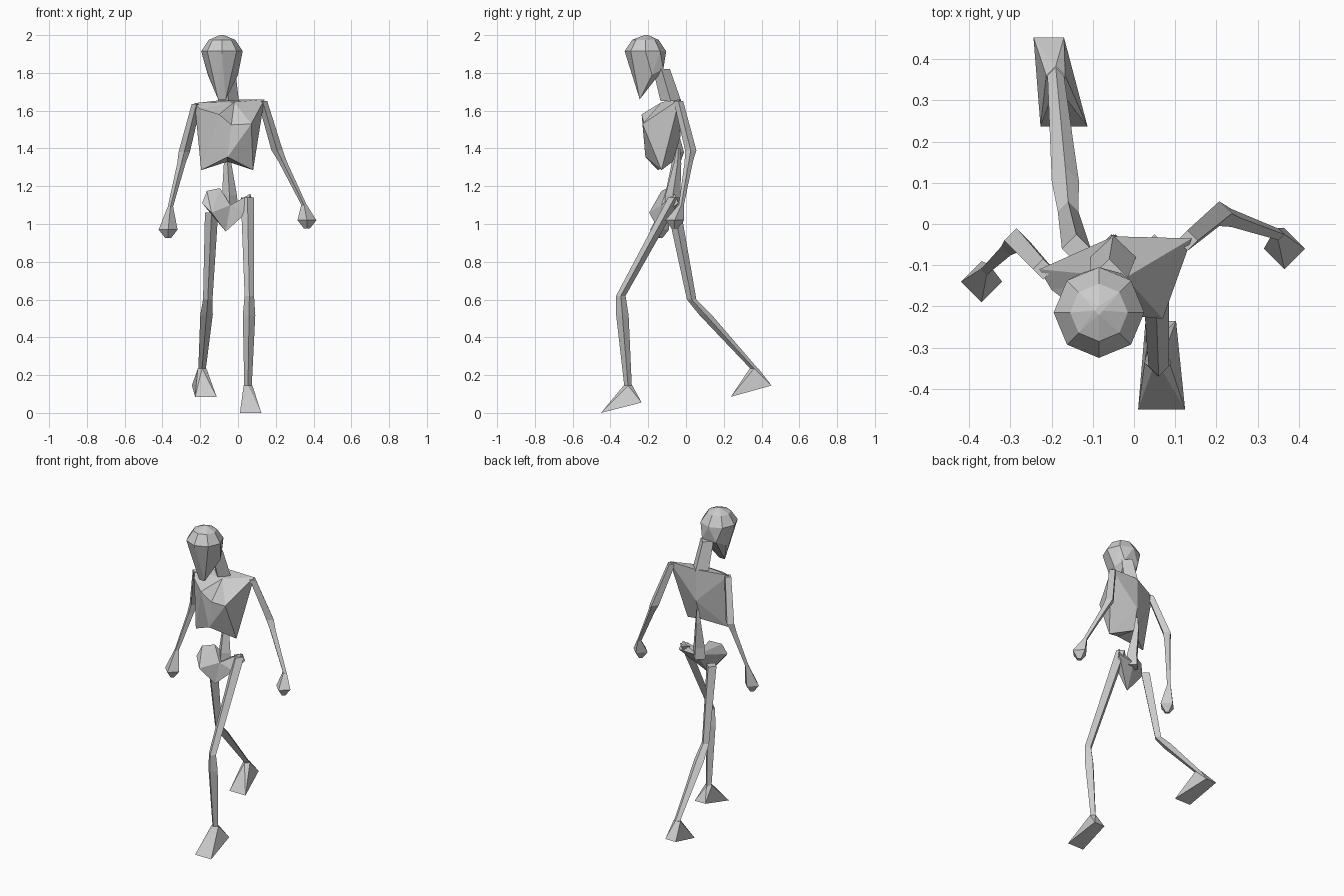
import bpy
import bmesh
from math import cos, sin, pi
from mathutils import Vector

cube = bpy.data.objects.get("Cube")
if cube:
    bpy.data.objects.remove(cube, do_unlink=True)

tone = (.6, .6, .6, 1)
grey = bpy.data.materials.new("plain grey")
grey.use_nodes = True
grey.diffuse_color = tone
grey.node_tree.nodes["Principled BSDF"].inputs["Base Color"].default_value = tone


def finish(name, bm):
    """Turn a bmesh into a flat shaded object."""
    bmesh.ops.recalc_face_normals(bm, faces=bm.faces[:])
    mesh = bpy.data.meshes.new(name)
    bm.to_mesh(mesh)
    bm.free()
    mesh.materials.append(grey)
    bpy.context.collection.objects.link(bpy.data.objects.new(name, mesh))


def ring(centre, radius, sides=4):
    """Corners of a level polygon around a centre."""
    turns = [2 * pi * i / sides for i in range(sides)]
    return [Vector(centre) + Vector((cos(t), sin(t), 0)) * radius for t in turns]


def pair(centre, half):
    """Two corners, left and right of a centre."""
    side = Vector((half, 0, 0))
    return [Vector(centre) - side, Vector(centre) + side]


def hull(name, points):
    """Faceted solid wrapped around a few corners."""
    bm = bmesh.new()
    verts = [bm.verts.new(p) for p in points]
    result = bmesh.ops.convex_hull(bm, input=verts)
    inside = [v for v in result["geom_interior"] if isinstance(v, bmesh.types.BMVert)]
    bmesh.ops.delete(bm, geom=inside, context="VERTS")
    finish(name, bm)


def bone(name, joints, widths):
    """Four sided rod that passes through the joints."""
    bm = bmesh.new()
    loops = [[bm.verts.new(p) for p in ring(joint, width)]
             for joint, width in zip(joints, widths)]
    for low, high in zip(loops, loops[1:]):
        for i in range(len(low)):
            bm.faces.new((low[i - 1], low[i], high[i], high[i - 1]))
    bm.faces.new(loops[0])
    bm.faces.new(loops[-1])
    finish(name, bm)


def arm(side, shoulder, elbow, wrist, palm):
    """Upper arm, tapering forearm and a closed hand."""
    forearm = Vector(elbow).lerp(Vector(wrist), .2)
    bone(side + "_arm", [shoulder, elbow, forearm, wrist], [.025, .03, .022, .014])
    fingertips = Vector(palm) - Vector((0, 0, .045))
    hull(side + "_hand", ring(wrist, .015) + ring(palm, .05) + ring(fingertips, .015))


def leg(side, hip, knee, ankle, toe, heel):
    """Thigh, shin with a bulging calf, and a wedge foot."""
    calf = Vector(knee).lerp(Vector(ankle), .22)
    bone(side + "_leg", [hip, knee, calf, ankle], [.035, .025, .033, .02])
    hull(side + "_foot", ring(ankle, .023) + pair(toe, .057) + pair(heel, .037))


# Head: crown, brow ring, and a jaw rising from chin to nape
hull("head", ring((-.085, -.21, 2), .01)
     + ring((-.085, -.215, 1.975), .07, sides=8)
     + ring((-.085, -.215, 1.915), .11, sides=8)
     + pair((-.085, -.245, 1.66), .02)
     + pair((-.08, -.18, 1.79), .08)
     + pair((-.08, -.12, 1.82), .05))

# Neck and spine
bone("neck", [(-.06, -.13, 1.82), (-.05, -.08, 1.65)], [.045, .055])
bone("spine", [(-.045, -.07, 1.08), (-.045, -.07, 1.15), (-.055, -.045, 1.32),
               (-.055, -.04, 1.4)], [.045, .04, .02, .01])

# Rib cage: named corners closed by fans of facets, notched below the breastbone
cage = bmesh.new()
r_shoulder = cage.verts.new((-.23, -.11, 1.64))
l_shoulder = cage.verts.new((.14, -.035, 1.66))
nape = cage.verts.new((-.05, -.03, 1.66))
throat = cage.verts.new((-.02, -.13, 1.645))
r_chest = cage.verts.new((-.2, -.16, 1.61))
r_breast = cage.verts.new((-.1, -.235, 1.58))
sternum = cage.verts.new((-.035, -.22, 1.525))
l_breast = cage.verts.new((.07, -.23, 1.53))
r_rib = cage.verts.new((-.195, -.15, 1.285))
l_rib = cage.verts.new((.08, -.13, 1.285))
notch = cage.verts.new((-.055, -.215, 1.355))
back = cage.verts.new((-.05, -.03, 1.46))
loin = cage.verts.new((-.055, -.07, 1.33))


def fan(hub, *rim):
    """Triangles from one corner to each stretch of a rim."""
    for start, end in zip(rim, rim[1:]):
        cage.faces.new((hub, start, end))


fan(throat, nape, r_shoulder, r_chest, r_breast, sternum, l_breast, l_shoulder, nape)
fan(back, nape, r_shoulder, r_rib, loin, l_rib, l_shoulder, nape)
fan(notch, r_rib, r_breast, sternum, l_breast, l_rib, loin, r_rib)
fan(r_rib, r_shoulder, r_chest, r_breast)
fan(l_rib, l_breast, l_shoulder)
finish("rib_cage", cage)

# Pelvis: two wings meeting at the crotch
crotch = [(-.04, -.13, 1.1), (-.04, -.05, 1.1), (-.065, -.14, .96)]
hull("right_pelvis", crotch + [(-.19, -.15, 1.11), (-.165, -.13, 1.175),
                               (-.095, -.1, 1.19), (-.14, -.195, 1.06)])
hull("left_pelvis", crotch + [(.065, -.06, 1.16), (.08, -.04, 1.11), (.045, -.11, 1.06)])

# Arms swinging beside the body
arm("left", shoulder=(.13, -.04, 1.65), elbow=(.207, .025, 1.39),
    wrist=(.35, -.025, 1.1), palm=(.365, -.06, 1.02))
arm("right", shoulder=(-.22, -.11, 1.635), elbow=(-.285, -.04, 1.38),
    wrist=(-.358, -.11, 1.09), palm=(-.37, -.14, .97))

# Legs in mid stride, the left one forward
leg("left", hip=(.05, -.06, 1.14), knee=(.06, -.345, .62),
    ankle=(.053, -.307, .145), toe=(.067, -.45, 0), heel=(.065, -.235, .055))
leg("right", hip=(-.14, -.06, 1.06), knee=(-.16, .03, .6),
    ankle=(-.19, .36, .235), toe=(-.17, .237, .085), heel=(-.207, .453, .145))
